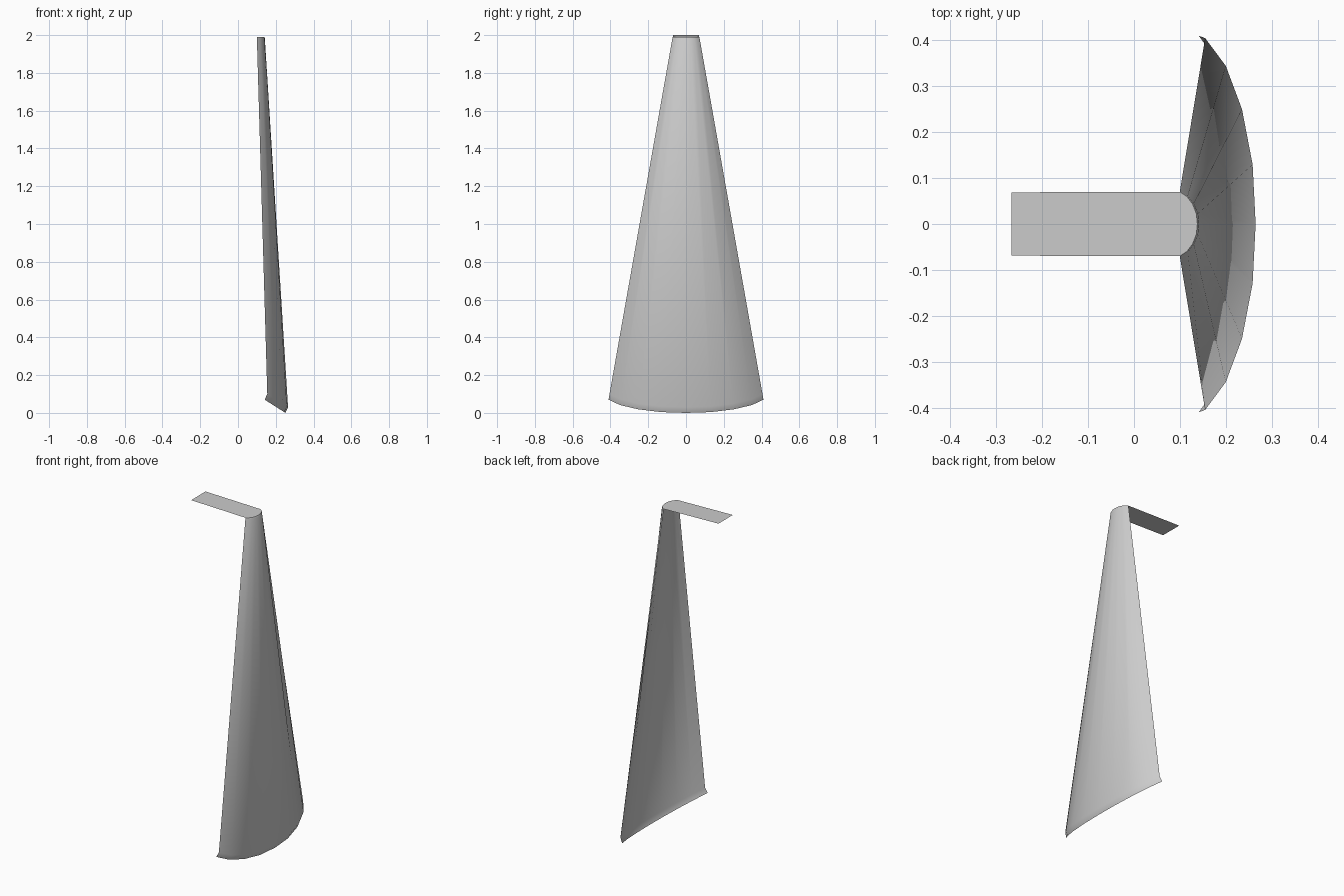
import bpy
import bmesh
import math

cube = bpy.data.objects.get("Cube")
if cube:
    bpy.data.objects.remove(cube, do_unlink=True)

# Single plain grey
grey = bpy.data.materials.new("plain_grey")
grey.use_nodes = True
colour = (0.6, 0.6, 0.6, 1)
grey.diffuse_color = colour
grey.node_tree.nodes["Principled BSDF"].inputs["Base Color"].default_value = colour

# Half of the bowed cross-section: (share of half width, share of bulge)
half = [(1, 0), (0.85, 0.41), (0.617, 0.73), (0.32, 0.94)]
arc = [(-w, b) for w, b in half] + [(0, 1)] + [(w, b) for w, b in reversed(half)]

bm = bmesh.new()


def ring(x, bulge, width, z, drop=0.0):
    """One bowed row of points; drop lowers the middle of the row."""
    return [bm.verts.new((x + bulge * b, width * w, z - drop * b)) for w, b in arc]


# Tapered curved wall: inward lip, hem, neck, rounded shoulder
rows = [
    ring(0.141, 0.110, 0.410, 0.07, 0.07),
    ring(0.155, 0.110, 0.405, 0.10, 0.07),
    ring(0.100, 0.042, 0.072, 1.984),
    ring(0.100, 0.038, 0.070, 1.991),
]
for low, high in zip(rows, rows[1:]):
    for i in range(len(arc) - 1):
        bm.faces.new((low[i], low[i + 1], high[i + 1], high[i]))

# Round cap, closed with strips across the bow
cap = rows[-1]
last = len(cap) - 1
mid = last // 2
for i in range(mid - 1):
    bm.faces.new((cap[i], cap[i + 1], cap[last - i - 1], cap[last - i]))
bm.faces.new((cap[mid - 1], cap[mid], cap[mid + 1]))

# Flat tongue, rising slightly to its free end
tip_right = bm.verts.new((-0.267, -0.069, 2.0))
tip_left = bm.verts.new((-0.267, 0.069, 2.0))
bm.faces.new((cap[0], cap[last], tip_left, tip_right))

mesh = bpy.data.meshes.new("curved_panel_with_tongue")
bm.to_mesh(mesh)
bm.free()
mesh.materials.append(grey)
panel = bpy.data.objects.new("curved_panel_with_tongue", mesh)
bpy.context.collection.objects.link(panel)

# Smooth the bow, keep the hem and shoulder folds crisp
bpy.ops.object.select_all(action='DESELECT')
panel.select_set(True)
bpy.context.view_layer.objects.active = panel
bpy.ops.object.shade_smooth_by_angle(angle=math.radians(40))
